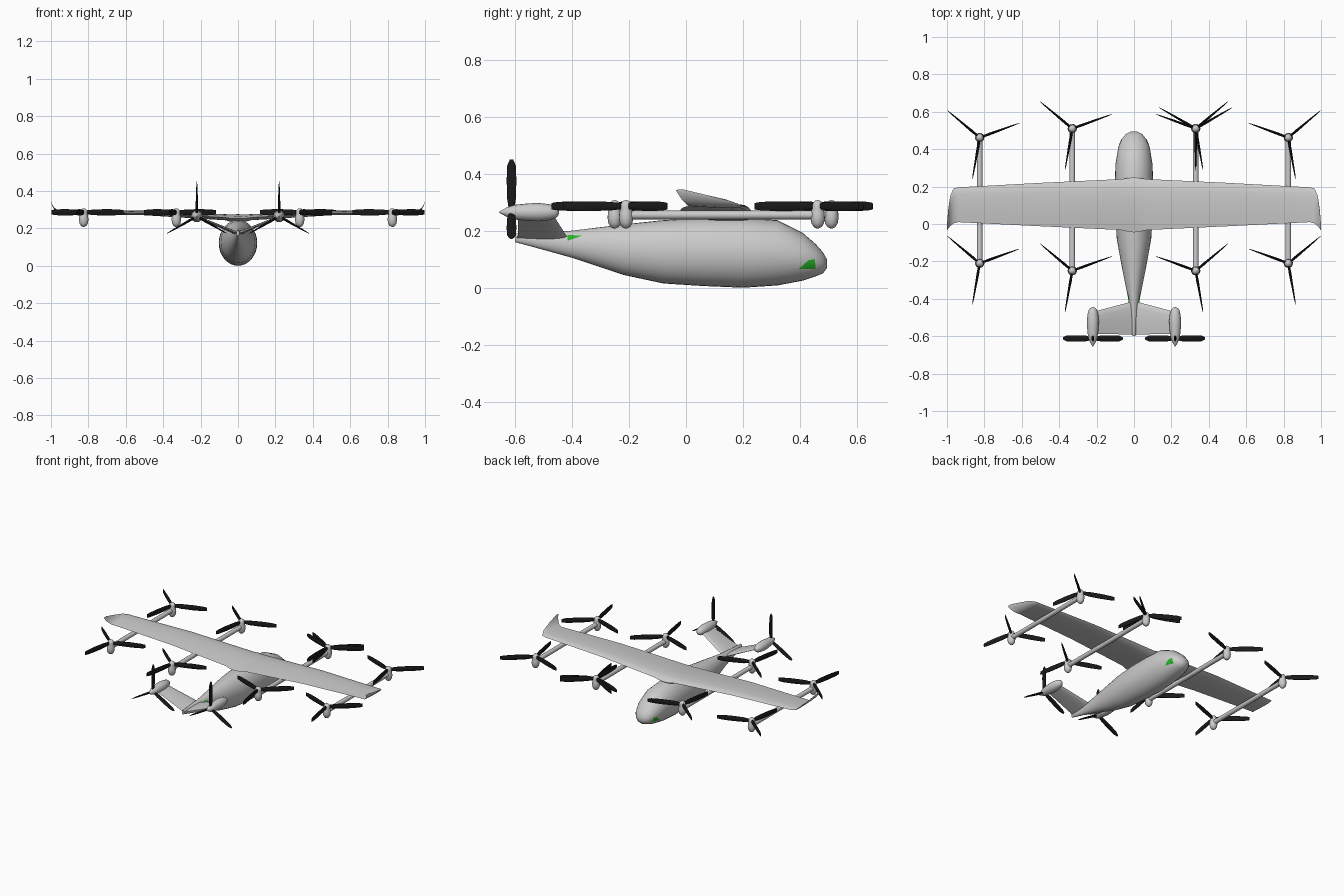
import bpy, bmesh, math
from mathutils import Matrix, Vector

if "Cube" in bpy.data.objects:
    bpy.data.objects.remove(bpy.data.objects["Cube"])


def material(name, rgb):
    m = bpy.data.materials.new(name)
    m.diffuse_color = (*rgb, 1)
    m.use_nodes = True
    m.node_tree.nodes["Principled BSDF"].inputs["Base Color"].default_value = m.diffuse_color
    return m


black = material("blade_black", (0.01, 0.01, 0.01))
green = material("window_green", (0.02, 0.45, 0.02))


def finish(name, bm, mat=None, angle=40):
    bmesh.ops.recalc_face_normals(bm, faces=bm.faces)
    me = bpy.data.meshes.new(name)
    bm.to_mesh(me)
    bm.free()
    ob = bpy.data.objects.new(name, me)
    bpy.context.collection.objects.link(ob)
    if mat:
        me.materials.append(mat)
    bpy.ops.object.select_all(action='DESELECT')
    ob.select_set(True)
    bpy.context.view_layer.objects.active = ob
    bpy.ops.object.shade_smooth_by_angle(angle=math.radians(angle))
    return ob


def loft(bm, rings):
    vs = [[bm.verts.new(p) for p in r] for r in rings]
    n = len(vs[0])
    for a, b in zip(vs, vs[1:]):
        for i in range(n):
            j = (i + 1) % n
            bm.faces.new((a[i], a[j], b[j], b[i]))
    bm.faces.new(vs[0])
    bm.faces.new(vs[-1])


def lathe(name, profile, matrix, n=16):
    # profile: (radius, height) along local z
    bm = bmesh.new()
    loft(bm, [[matrix @ Vector((r * math.cos(t), r * math.sin(t), h))
               for t in (2 * math.pi * i / n for i in range(n))] for r, h in profile])
    return finish(name, bm)


# Fuselage stations: y, bottom z, top z, half width
BODY = [(-0.60, 0.160, 0.190, 0.008), (-0.50, 0.133, 0.194, 0.018),
        (-0.40, 0.105, 0.200, 0.031), (-0.22, 0.045, 0.222, 0.067),
        (-0.08, 0.015, 0.237, 0.092), (0.06, 0.006, 0.245, 0.101),
        (0.20, 0.000, 0.245, 0.103), (0.32, 0.008, 0.237, 0.099),
        (0.41, 0.025, 0.192, 0.084), (0.455, 0.040, 0.153, 0.065),
        (0.48, 0.050, 0.125, 0.045), (0.495, 0.070, 0.098, 0.016)]

bm = bmesh.new()
loft(bm, [[(w * math.cos(t), y, (lo + hi) / 2 + (hi - lo) / 2 * math.sin(t))
           for t in (2 * math.pi * i / 32 for i in range(32))] for y, lo, hi, w in BODY])
finish("fuselage", bm)


def body_x(y, z):
    for a, b in zip(BODY, BODY[1:]):
        if a[0] <= y <= b[0]:
            f = (y - a[0]) / (b[0] - a[0])
            lo, hi, w = (a[k] + f * (b[k] - a[k]) for k in (1, 2, 3))
            s = (2 * z - lo - hi) / (hi - lo)
            return w * math.sqrt(max(0, 1 - s * s))
    return 0


# Green panels laid on the fuselage skin
def panel(name, corners, side, n=6):
    c = [Vector(p) for p in corners]
    bm = bmesh.new()
    g = []
    for i in range(n + 1):
        row = []
        for j in range(n + 1):
            p = c[0].lerp(c[1], i / n).lerp(c[3].lerp(c[2], i / n), j / n)
            row.append(bm.verts.new((side * (body_x(p.x, p.y) + 0.002), p.x, p.y)))
        g.append(row)
    for i in range(n):
        for j in range(n):
            q = (g[i][j], g[i + 1][j], g[i + 1][j + 1], g[i][j + 1])
            bm.faces.new(q if side > 0 else q[::-1])
    bmesh.ops.remove_doubles(bm, verts=bm.verts, dist=1e-5)
    finish(name, bm, green)


for side, tag in ((1, "right"), (-1, "left")):
    panel("front_window_" + tag, [(0.395, 0.065), (0.455, 0.065), (0.452, 0.1), (0.43, 0.097)], side)
    panel("rear_panel_" + tag, [(-0.415, 0.165), (-0.365, 0.182), (-0.365, 0.183), (-0.415, 0.185)], side)

# Airfoil outline: chord fraction from leading edge, height fraction
FOIL = [(1, 0), (0.75, 0.28), (0.45, 0.48), (0.2, 0.5), (0.06, 0.32), (0, 0),
        (0.06, -0.26), (0.2, -0.4), (0.45, -0.38), (0.75, -0.2)]


def foil(x, le, te, z, th):
    return [(x, le + (te - le) * u, z + th * v) for u, v in FOIL]


# Wing with upturned tips, lofted tip to tip: x, leading y, trailing y, z, thickness
HALF = [(0.0, 0.25, -0.045, 0.252, 0.048), (0.035, 0.245, -0.04, 0.252, 0.045),
        (0.07, 0.24, -0.032, 0.258, 0.036), (0.5, 0.22, -0.012, 0.281, 0.027),
        (0.94, 0.196, 0.01, 0.287, 0.018), (0.965, 0.19, 0.003, 0.291, 0.015),
        (0.983, 0.15, -0.012, 0.306, 0.011), (0.994, 0.07, -0.025, 0.325, 0.007),
        (1.0, -0.005, -0.036, 0.343, 0.003)]
bm = bmesh.new()
loft(bm, [foil(-s[0], *s[1:]) for s in HALF[:0:-1]] + [foil(*s) for s in HALF])
finish("wing", bm)


# Three-bladed rotor, chord set steeply to the disc
def rotor(name, matrix, first, radius, tip):
    bm = bmesh.new()
    stations = [(0.05, 0.010, 0.006), (0.25, 0.016, 0.007), (0.6, 0.018, 0.005),
                (0.88, 0.016, 0.003), (1.0, tip, 0.001)]
    for k in range(3):
        turn = matrix @ Matrix.Rotation(math.radians(first + 120 * k), 4, 'Z')
        loft(bm, [[turn @ Vector((f * radius, th * math.cos(a), c * math.sin(a)))
                   for a in (2 * math.pi * i / 10 for i in range(10))] for f, c, th in stations])
    finish(name, bm, black)


POD = [(0.004, 0.208), (0.014, 0.213), (0.022, 0.226), (0.025, 0.244), (0.024, 0.262),
       (0.020, 0.278), (0.021, 0.288), (0.017, 0.298), (0.009, 0.305), (0.002, 0.307)]
NACELLE = [(0.004, -0.445), (0.014, -0.449), (0.022, -0.46), (0.028, -0.48), (0.032, -0.515),
           (0.031, -0.55), (0.027, -0.59), (0.025, -0.605), (0.017, -0.628), (0.002, -0.655)]

for side, tag in ((1, "right"), (-1, "left")):
    first = 40 if side > 0 else 20
    # Booms carrying the lift rotors
    for x, front, back, where in ((0.33, 0.51, -0.25, "inner"), (0.825, 0.462, -0.21, "outer")):
        label = where + "_" + tag
        lathe("boom_" + label, [(0.015, back), (0.015, front)],
              Matrix.Translation((side * x, 0, 0.255)) @ Matrix.Rotation(-math.pi / 2, 4, 'X'))
        for y, end in ((front, "front"), (back, "rear")):
            place = Matrix.Translation((side * x, y, 0))
            lathe(f"motor_pod_{end}_{label}", POD, place)
            rotor(f"lift_rotor_{end}_{label}", place @ Matrix.Translation((0, 0, 0.286)),
                  first, 0.225, 0.012)
    # V-tail fin, nacelle and pusher propeller
    bm = bmesh.new()
    loft(bm, [foil(0, -0.41, -0.595, 0.172, 0.022), foil(side * 0.03, -0.42, -0.59, 0.183, 0.02),
              foil(side * 0.22, -0.47, -0.588, 0.262, 0.014)])
    finish("tail_fin_" + tag, bm)
    hub = Matrix.Translation((side * 0.22, 0, 0.265))
    lathe("tail_nacelle_" + tag, NACELLE, hub @ Matrix.Rotation(-math.pi / 2, 4, 'X'))
    rotor("pusher_propeller_" + tag, hub @ Matrix.Translation((0, -0.612, 0))
          @ Matrix.Rotation(math.pi / 2, 4, 'X'), 90, 0.185, 0.006)

# Second rotor on the right inner front motor
rotor("extra_lift_rotor", Matrix.Translation((0.33, 0.51, 0.286)), 30, 0.225, 0.012)
